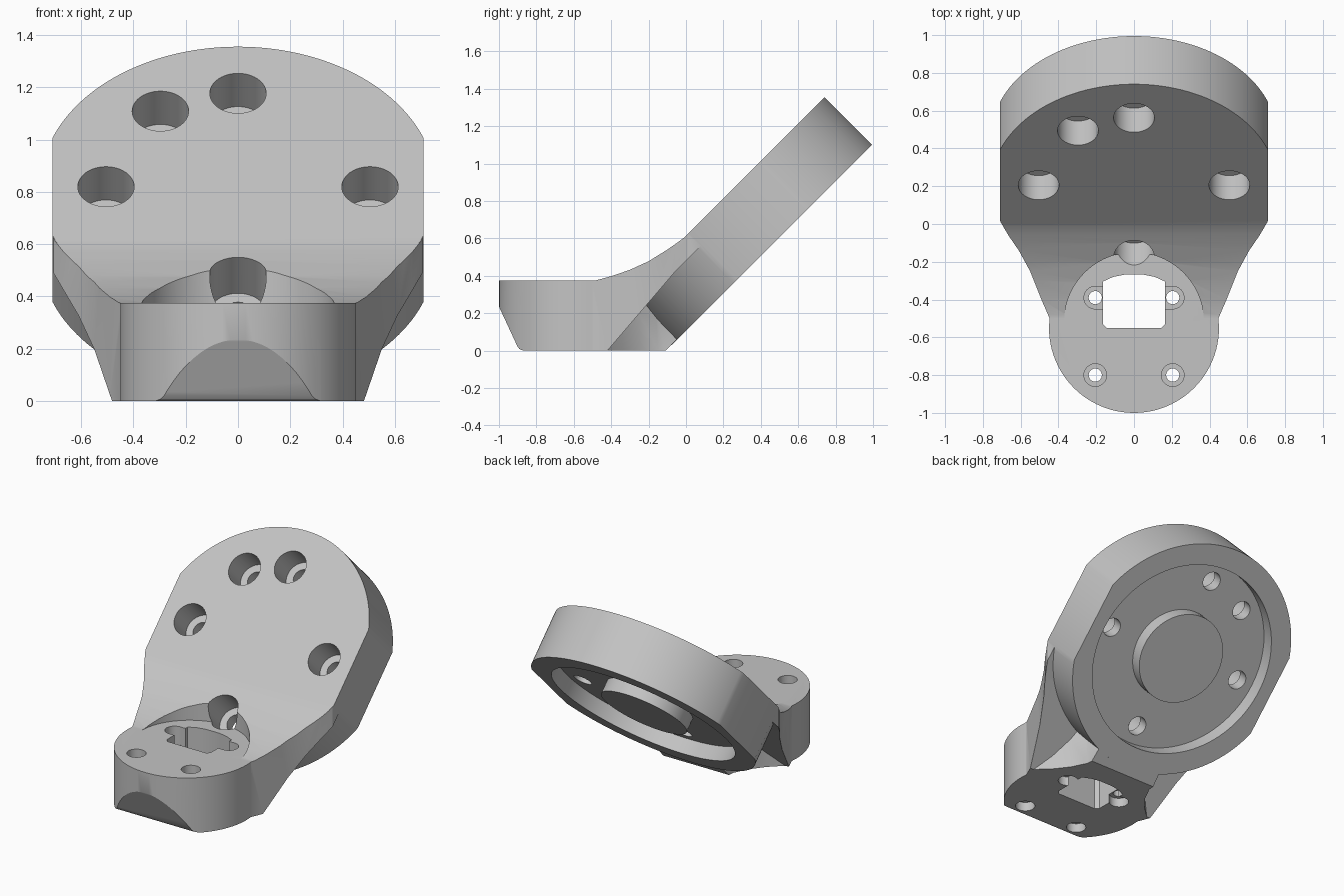
import bpy, bmesh, math
from mathutils import Matrix, Vector

if "Cube" in bpy.data.objects:
    bpy.data.objects.remove(bpy.data.objects["Cube"])

grey = bpy.data.materials.new("light_grey")
grey.use_nodes = True
COLOUR = (0.55, 0.55, 0.55, 1)
grey.diffuse_color = COLOUR
grey.node_tree.nodes["Principled BSDF"].inputs["Base Color"].default_value = COLOUR

# Frame of the tilted flange: origin on its upper face, local z is the face normal
TILT = Matrix.Translation((0, 0.205, 0.82)) @ Matrix.Rotation(math.radians(45), 4, 'X')
FLAT = Matrix.Identity(4)
# Frame for side profiles: local x, y, z become world y, z, x
SIDE = Matrix(((0, 0, 1, 0), (1, 0, 0, 0), (0, 1, 0, 0), (0, 0, 0, 1)))


def prism(name, outline, low, high, frame=FLAT):
    """Extrude a 2D outline along the local z of a frame."""
    bm = bmesh.new()
    face = bm.faces.new([bm.verts.new((x, y, low)) for x, y in outline])
    out = bmesh.ops.extrude_face_region(bm, geom=[face])
    top = [v for v in out["geom"] if isinstance(v, bmesh.types.BMVert)]
    bmesh.ops.translate(bm, vec=(0, 0, high - low), verts=top)
    bm.transform(frame)
    bmesh.ops.recalc_face_normals(bm, faces=bm.faces)
    mesh = bpy.data.meshes.new(name)
    bm.to_mesh(mesh)
    bm.free()
    mesh.materials.append(grey)
    obj = bpy.data.objects.new(name, mesh)
    bpy.context.collection.objects.link(obj)
    return obj


def arc(cx, cy, r, start, end, n):
    angles = [start + (end - start) * i / n for i in range(n + 1)]
    return [(cx + r * math.cos(a), cy + r * math.sin(a)) for a in angles]


def cylinder(name, cx, cy, r, low, high, frame=FLAT, n=48):
    return prism(name, arc(cx, cy, r, 0, math.tau, n)[:-1], low, high, frame)


def mirrored(half):
    """Close a right-hand outline with its mirror image."""
    return half + [(-x, y) for x, y in reversed(half)]


def combine(target, tool, operation):
    mod = target.modifiers.new(operation, 'BOOLEAN')
    mod.operation = operation
    mod.solver = 'EXACT'
    mod.object = tool
    bpy.context.view_layer.objects.active = target
    bpy.ops.object.modifier_apply(modifier=mod.name)
    bpy.data.objects.remove(tool)


# Tilted flange: a disc with two flat sides
R, HALF, THICK = 0.757, 0.71, 0.36
a = math.acos(HALF / R)
outline = arc(0, 0, R, a, math.pi - a, 64) + arc(0, 0, R, math.pi + a, math.tau - a, 64)
bracket = prism("angled_bracket", outline, -THICK, 0, TILT)

# Neck: concave side profile trimmed to a tapering plan
neck = prism("neck", [(-0.56, 0), (-0.56, 0.372), (-0.48, 0.376), (-0.4, 0.398), (-0.3, 0.432),
                      (-0.2, 0.478), (-0.1, 0.54), (-0.05, 0.575), (0, 0.612), (0.1, 0.712),
                      (0.1, 0.58), (0.04, 0.52), (-0.06, 0.42), (-0.42, 0)], -0.8, 0.8, SIDE)
plan = prism("neck_plan", mirrored([(0.44, -0.6), (0.447, -0.5), (0.49, -0.4), (0.55, -0.25),
                                    (0.61, -0.14), (0.665, -0.06), (0.706, 0.01), (0.706, 0.2)]),
             -0.1, 1, FLAT)
combine(neck, plan, 'INTERSECT')
combine(bracket, neck, 'UNION')

# Narrow rib below the neck
rib = prism("rib", [(-0.5, 0), (-0.5, 0.3), (-0.3, 0.36), (0.04, 0.53), (0, 0.11), (-0.11, 0)],
            -0.8, 0.8, SIDE)
plan = prism("rib_plan", mirrored([(0.44, -0.6), (0.455, -0.42), (0.37, -0.34), (0.3, -0.25),
                                   (0.25, -0.15), (0.23, 0.1)]), -0.1, 1)
combine(rib, plan, 'INTERSECT')
combine(bracket, rib, 'UNION')

# Rounded foot with a sloped lower front
foot = prism("foot", arc(0, -0.55, 0.45, math.pi, math.tau, 48) + [(0.445, -0.46), (-0.445, -0.46)],
             0, 0.375)
slope = prism("slope_cutter", [(-1.05, 0.343), (-0.9, 0.02), (-0.89, 0.008), (-0.87, 0),
                               (-0.87, -0.1), (-1.2, -0.1), (-1.2, 0.343)], -0.8, 0.8, SIDE)
combine(foot, slope, 'DIFFERENCE')
combine(bracket, foot, 'UNION')

# Round clearance above the foot
combine(bracket, cylinder("clearance", 0, -0.52, 0.37, 0.375, 1, n=96), 'DIFFERENCE')

# Round recess in the underside of the flange, with a central boss
combine(bracket, cylinder("recess", 0, 0, 0.62, -0.6, -0.26, TILT, 96), 'DIFFERENCE')
combine(bracket, cylinder("boss", 0, 0, 0.29, -0.35, -0.2, TILT, 64), 'UNION')

# Counterbored bolt holes around the flange
for degrees in (0, 90, 126, 180, 270):
    t = math.radians(degrees)
    x, y = 0.505 * math.cos(t), 0.505 * math.sin(t)
    combine(bracket, cylinder("bore", x, y, 0.108, -0.18, 0.2, TILT), 'DIFFERENCE')
    combine(bracket, cylinder("bolt_hole", x, y, 0.06, -0.3, -0.1, TILT, 32), 'DIFFERENCE')

# Window through the foot
window = mirrored([(0.145, -0.55), (0.165, -0.53), (0.165, -0.305), (0.11, -0.28), (0.05, -0.268)])
combine(bracket, prism("window", window, -0.1, 0.6), 'DIFFERENCE')

# Screw holes in the foot, recessed at both ends; the rear pair opens into the window
for side in (-1, 1):
    for y in (-0.8, -0.39):
        x = 0.205 * side
        combine(bracket, cylinder("screw_hole", x, y, 0.035, -0.1, 0.6, n=24), 'DIFFERENCE')
        combine(bracket, cylinder("lower_bore", x, y, 0.06, -0.1, 0.06, n=32), 'DIFFERENCE')
        if y == -0.8:
            top = cylinder("upper_bore", x, y, 0.06, 0.3, 0.6, n=32)
        else:
            pocket = arc(0.205, y, 0.06, -math.pi / 2, math.pi / 2, 12) + [(0.14, y + 0.06), (0.14, y - 0.06)]
            top = prism("upper_pocket", [(px * side, py) for px, py in pocket], 0.25, 0.6)
        combine(bracket, top, 'DIFFERENCE')

# Smooth round walls, crisp edges
bpy.ops.object.select_all(action='DESELECT')
bracket.select_set(True)
bpy.context.view_layer.objects.active = bracket
bpy.ops.object.shade_smooth_by_angle(angle=math.radians(25))
